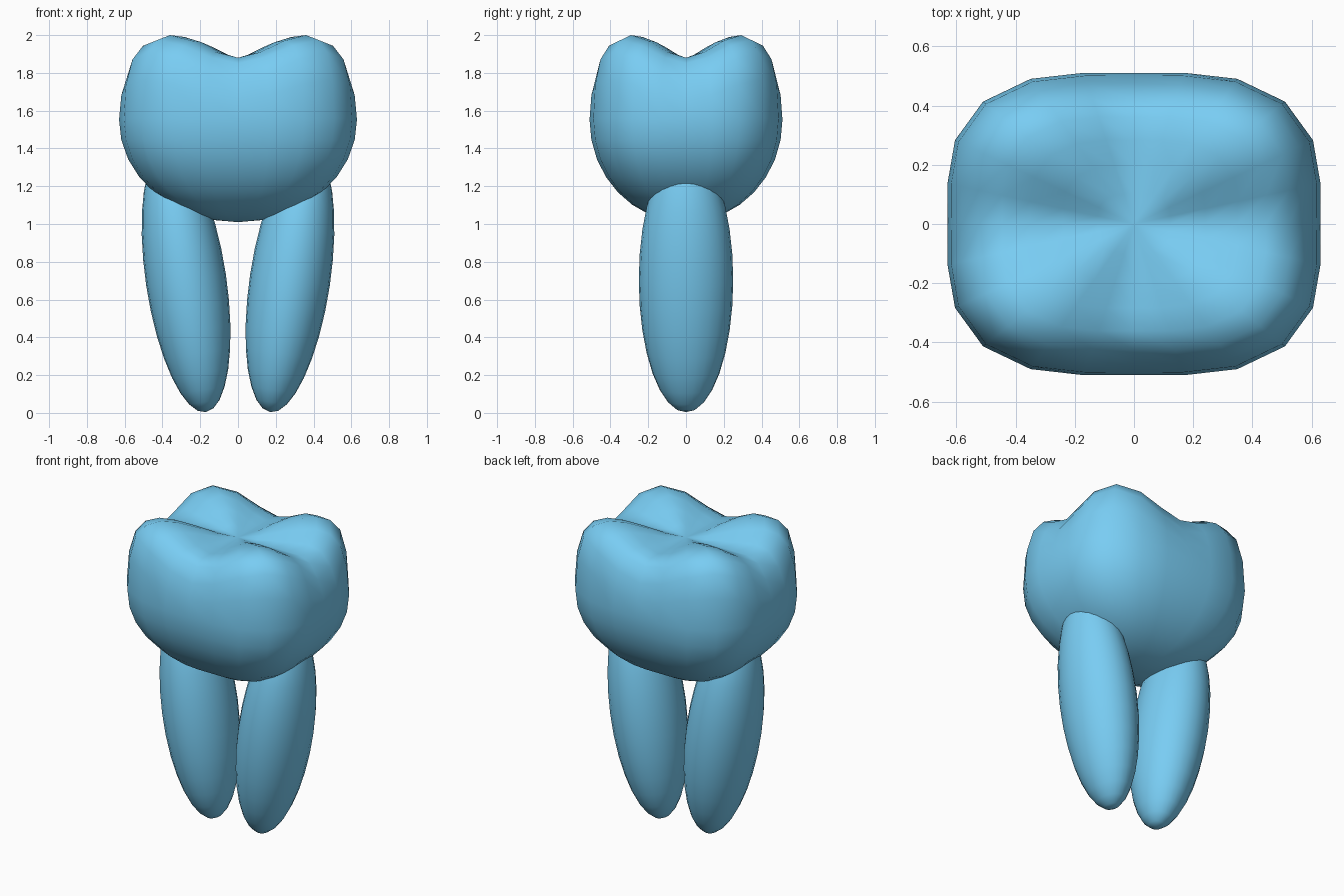
import bpy, bmesh, math
from mathutils import Matrix

if "Cube" in bpy.data.objects:
    bpy.data.objects.remove(bpy.data.objects["Cube"])

blue = bpy.data.materials.new("blue")
blue.diffuse_color = (0.19, 0.61, 0.90, 1)
blue.use_nodes = True
blue.node_tree.nodes["Principled BSDF"].inputs["Base Color"].default_value = blue.diffuse_color


def ball(name, segments, rings, shape):
    """UV sphere reshaped by a callback or matrix, smooth shaded."""
    bm = bmesh.new()
    bmesh.ops.create_uvsphere(bm, u_segments=segments, v_segments=rings, radius=1)
    if callable(shape):
        for v in bm.verts:
            v.co = shape(v.co)
    else:
        bm.transform(shape)
    for f in bm.faces:
        f.smooth = True
    mesh = bpy.data.meshes.new(name)
    bm.to_mesh(mesh)
    bm.free()
    mesh.materials.append(blue)
    ob = bpy.data.objects.new(name, mesh)
    bpy.context.collection.objects.link(ob)
    return ob


# Crown: heights per ring from pole to equator, along the grooves and the cusps
GROOVE = [1.88, 1.88, 1.88, 1.88, 1.88, 1.85, 1.757, 1.655, 1.55]
CUSP = [1.88, 1.905, 1.955, 1.99, 2.00, 1.975, 1.91, 1.765, 1.56]


def crown_shape(p):
    theta = math.atan2(p.y, p.x)
    s = math.sin(2 * theta) ** 2
    if math.hypot(p.x, p.y) < 1e-4:
        s = 0
    square = 1 + 0.146 * s                      # rounded-box outline
    if p.z > -1e-4:
        ring = round(math.acos(max(-1, min(1, p.z))) / (math.pi / 16))
        z = GROOVE[ring] + (CUSP[ring] - GROOVE[ring]) * s
    else:
        z = 1.55 + 0.54 * p.z
    return (p.x * 0.629 * square, p.y * 0.51 * square, z)


ball("crown", 24, 16, crown_shape)

# Two splayed roots
for side, name in ((-1, "left_root"), (1, "right_root")):
    ball(name, 24, 16,
         Matrix.Translation((side * 0.275, 0, 0.703))
         @ Matrix.Rotation(side * 0.149, 4, 'Y')
         @ Matrix.Diagonal((0.213, 0.25, 0.707, 1)))
